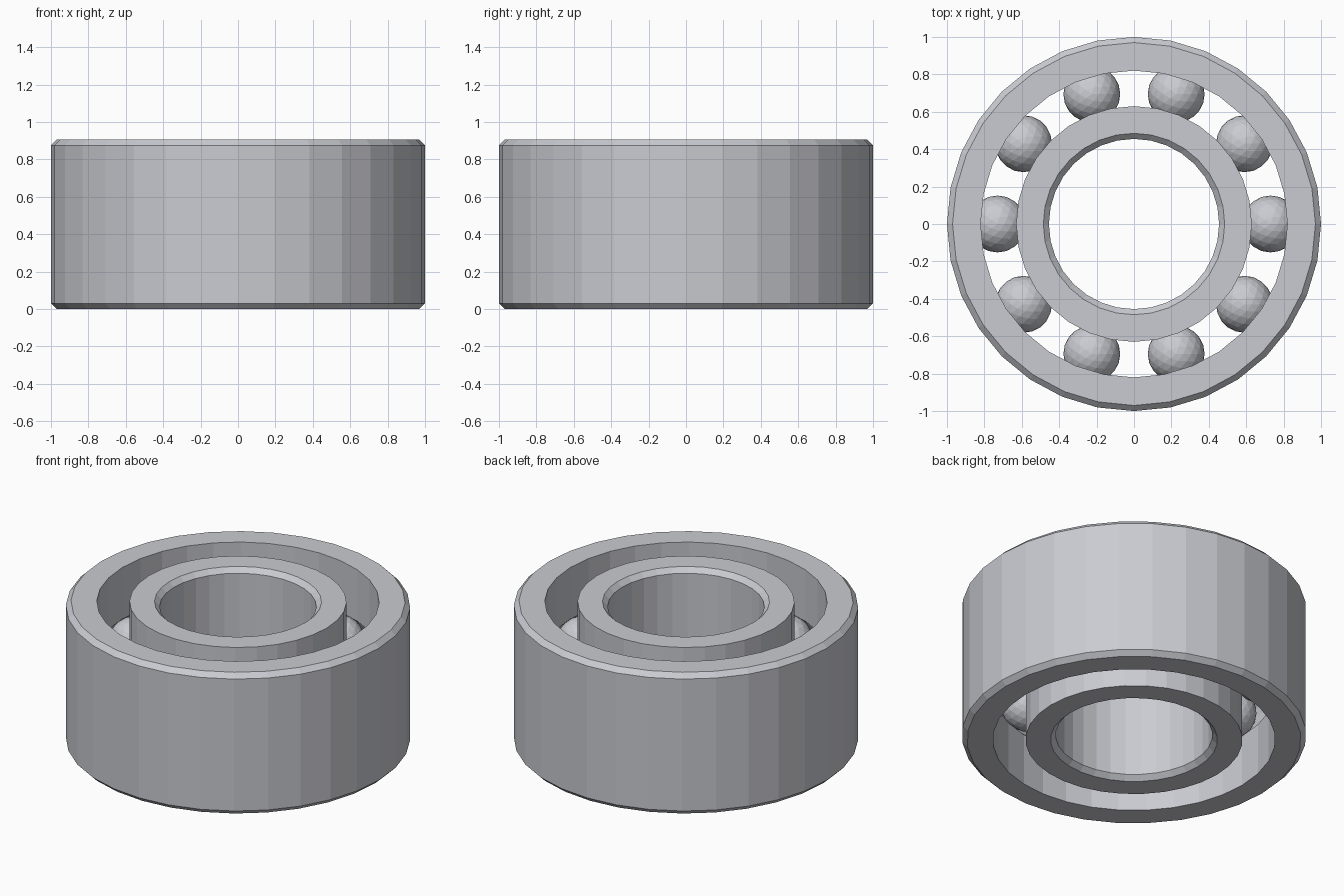
import bpy, bmesh
from math import sin, cos, pi, acos, tau

cube = bpy.data.objects.get("Cube")
if cube:
    bpy.data.objects.remove(cube, do_unlink=True)

HEIGHT = 0.905
MID = HEIGHT / 2
CHAMFER = 0.03
PITCH = 0.73        # radius of the circle of balls
BALL = 0.152
SIDES = 32
BALLS = 10

steel = bpy.data.materials.new("brushed steel grey")
steel.use_nodes = True
grey = (0.59, 0.60, 0.64, 1)
steel.diffuse_color = grey
steel.node_tree.nodes["Principled BSDF"].inputs["Base Color"].default_value = grey


def finish(bm, name):
    bmesh.ops.recalc_face_normals(bm, faces=bm.faces)
    mesh = bpy.data.meshes.new(name)
    bm.to_mesh(mesh)
    bm.free()
    mesh.materials.append(steel)
    obj = bpy.data.objects.new(name, mesh)
    bpy.context.collection.objects.link(obj)
    return obj


def race(name, plain, grooved):
    """Ring with a chamfered plain wall and a ball groove in the other wall."""
    inward = CHAMFER if grooved > plain else -CHAMFER
    profile = [(plain + inward, 0), (plain, CHAMFER),
               (plain, HEIGHT - CHAMFER), (plain + inward, HEIGHT),
               (grooved, HEIGHT)]
    # Arc of the groove, from its upper edge to its lower edge
    offset = grooved - PITCH
    side = 1 if offset > 0 else -1
    half = acos(abs(offset) / BALL)
    for i in range(7):
        a = half * (1 - i / 3)
        profile.append((PITCH + side * BALL * cos(a), MID + BALL * sin(a)))
    profile.append((grooved, 0))

    bm = bmesh.new()
    loops = [[bm.verts.new((r * cos(tau * s / SIDES), r * sin(tau * s / SIDES), z))
              for r, z in profile] for s in range(SIDES)]
    n = len(profile)
    for s in range(SIDES):
        a, b = loops[s], loops[(s + 1) % SIDES]
        for i in range(n):
            j = (i + 1) % n
            bm.faces.new((a[i], b[i], b[j], a[j]))
    return finish(bm, name)


# Rings
race("outer_ring", 1.0, 0.82)
race("inner_ring", 0.455, 0.63)

# Faceted balls
for k in range(BALLS):
    bm = bmesh.new()
    bmesh.ops.create_icosphere(bm, subdivisions=3, radius=BALL)
    ball = finish(bm, f"ball_{k + 1}")
    angle = tau * k / BALLS
    ball.location = (PITCH * cos(angle), PITCH * sin(angle), MID)
